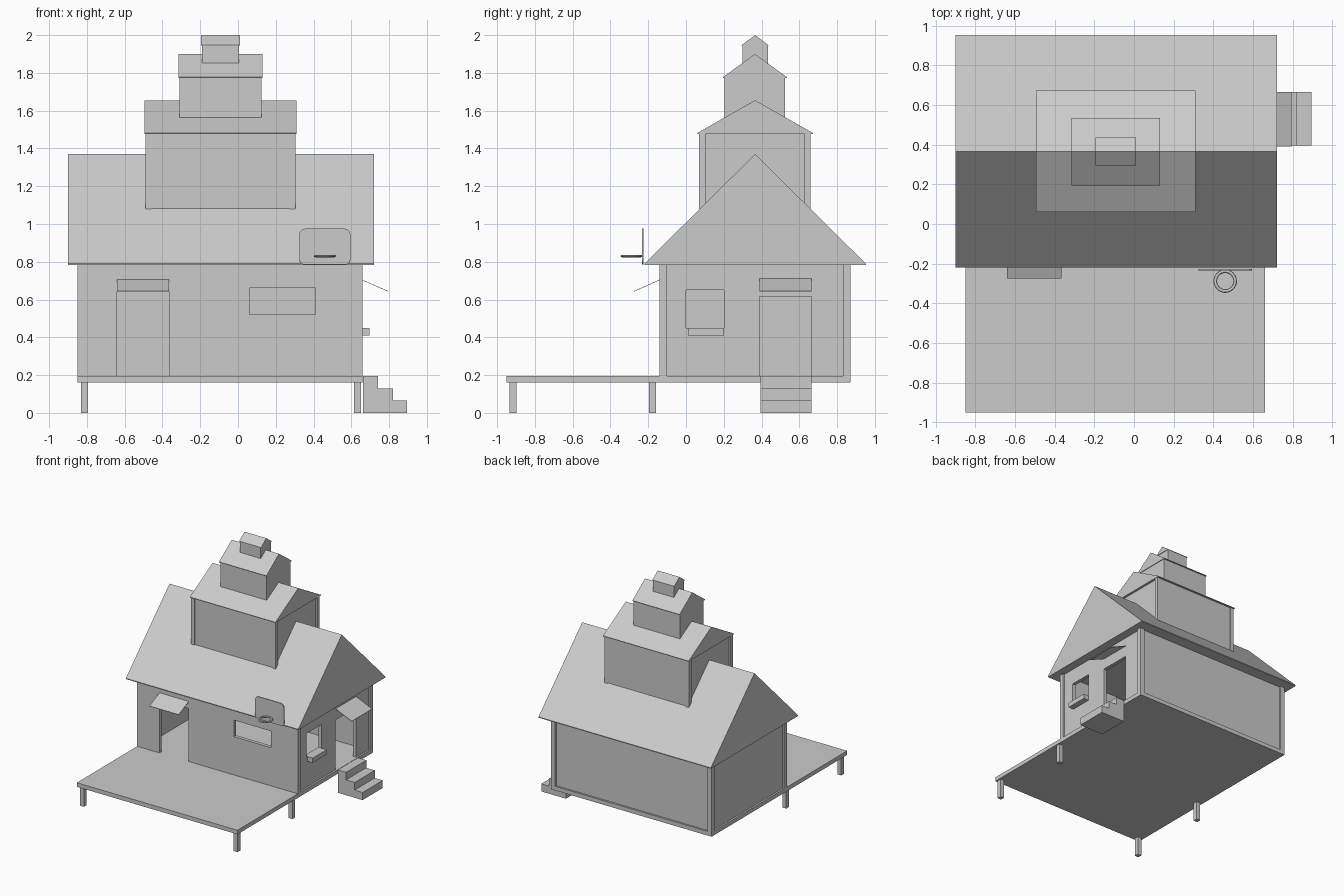
import bpy
import math

cube = bpy.data.objects.get("Cube")
if cube:
    bpy.data.objects.remove(cube, do_unlink=True)

grey = bpy.data.materials.new("plain_grey")
grey.use_nodes = True
COLOUR = (0.6, 0.6, 0.6, 1)
grey.diffuse_color = COLOUR
grey.node_tree.nodes["Principled BSDF"].inputs["Base Color"].default_value = COLOUR


def mesh_object(name, verts, faces):
    mesh = bpy.data.meshes.new(name)
    mesh.from_pydata(verts, [], faces)
    mesh.materials.append(grey)
    obj = bpy.data.objects.new(name, mesh)
    bpy.context.collection.objects.link(obj)
    return obj


def extrude(name, profile, axis, lo, hi):
    """Sweep a closed 2D profile along one axis; it lies in the other two, in order."""
    def place(p, d):
        v = list(p)
        v.insert("xyz".index(axis), d)
        return v
    n = len(profile)
    verts = [place(p, d) for d in (lo, hi) for p in profile]
    faces = [list(range(n))[::-1], list(range(n, 2 * n))]
    faces += [(i, (i + 1) % n, n + (i + 1) % n, n + i) for i in range(n)]
    obj = mesh_object(name, verts, faces)
    # Make the normals point outwards
    import bmesh
    bm = bmesh.new()
    bm.from_mesh(obj.data)
    bmesh.ops.recalc_face_normals(bm, faces=bm.faces)
    bm.to_mesh(obj.data)
    bm.free()
    return obj


def box(name, x, y, z):
    return extrude(name, [(x[0], y[0]), (x[1], y[0]), (x[1], y[1]), (x[0], y[1])], "z", *z)


def cut(wall, x, y, z):
    """Cut a box-shaped opening through a wall."""
    cutter = box("cutter", x, y, z)
    cutter.hide_render = True
    mod = wall.modifiers.new("opening", "BOOLEAN")
    mod.operation = "DIFFERENCE"
    mod.solver = "EXACT"
    mod.object = cutter
    bpy.context.view_layer.objects.active = wall
    bpy.ops.object.modifier_apply(modifier=mod.name)
    bpy.data.objects.remove(cutter, do_unlink=True)


def corner_posts(name, x, y, z, w):
    for side, px in (("right", x[0]), ("left", x[1] - w)):
        for end, py in (("front", y[0]), ("back", y[1] - w)):
            box(f"{name}_{end}_{side}", (px, px + w), (py, py + w), z)


def gable_roof(name, x, y, eave, ridge, lip):
    mid = sum(y) / 2
    extrude(name, [(y[0], eave - lip), (y[1], eave - lip), (y[1], eave),
                   (mid, ridge), (y[0], eave)], "x", *x)


# Deck slab and its legs
X = (-0.85, 0.66)
Y = (-0.14, 0.87)
Z = (0.195, 0.785)
box("deck", X, (-0.95, 0.87), (0.16, 0.195))
corner_posts("deck_leg", (-0.83, 0.65), (-0.935, -0.16), (0, 0.16), 0.037)

# House walls, set back between corner posts
T = 0.03
front = box("front_wall", X, (Y[0], Y[0] + T), Z)
cut(front, (-0.64, -0.365), (-0.3, 0), (0.19, 0.645))
cut(front, (0.06, 0.41), (-0.3, 0), (0.52, 0.66))
side = box("left_wall", (X[1] - 0.045, X[1] - 0.015), (Y[0] + T, Y[1] - 0.03), Z)
cut(side, (0.5, 0.8), (0.0, 0.2), (0.45, 0.65))
cut(side, (0.5, 0.8), (0.39, 0.665), (0.19, 0.615))
box("right_wall", (X[0] + 0.015, X[0] + 0.045), (Y[0] + T, Y[1] - 0.03), Z)
box("back_wall", (X[0] + 0.02, X[1] - 0.02), (Y[1] - 0.045, Y[1] - 0.015), Z)
corner_posts("corner_post", X, Y, Z, 0.04)
box("window_sill", (0.62, 0.695), (0.01, 0.2), (0.41, 0.45))

# Main roof
gable_roof("main_roof", (-0.9, 0.72), (-0.22, 0.952), 0.79, 1.37, 0.007)

# Stacked upper storeys
box("second_storey", (-0.475, 0.29), (0.075, 0.655), (1.08, 1.48))
corner_posts("second_storey_post", (-0.49, 0.305), (0.07, 0.66), (1.08, 1.48), 0.032)
gable_roof("second_roof", (-0.495, 0.31), (0.06, 0.672), 1.482, 1.655, 0.005)
box("third_storey", (-0.31, 0.125), (0.205, 0.525), (1.565, 1.775))
gable_roof("third_roof", (-0.315, 0.13), (0.195, 0.535), 1.777, 1.9, 0.005)
box("fourth_storey", (-0.19, 0.005), (0.298, 0.434), (1.85, 1.945))
gable_roof("top_roof", (-0.195, 0.01), (0.295, 0.437), 1.947, 2.0, 0.003)

# Sloping awnings over both doors
H = 0.003
extrude("front_awning", [(-0.135, 0.705), (-0.275, 0.642), (-0.275, 0.642 + H),
                         (-0.135, 0.705 + H)], "x", -0.64, -0.365)
extrude("side_awning", [(0.645, 0.708), (0.795, 0.642), (0.795, 0.642 + H),
                        (0.645, 0.708 + H)], "y", 0.39, 0.665)

# Side steps
extrude("side_steps", [(0.663, 0), (0.895, 0), (0.895, 0.065), (0.82, 0.065),
                       (0.82, 0.13), (0.74, 0.13), (0.74, 0.195), (0.663, 0.195)],
        "y", 0.395, 0.665)

# Rounded backboard and hoop above the eaves
R = 0.03
outline = []
for k, (cx, cz) in enumerate([(0.565, 0.945), (0.355, 0.945), (0.355, 0.815), (0.565, 0.815)]):
    for s in range(6):
        a = math.radians(90 * k + 18 * s)
        outline.append((cx + R * math.cos(a), cz + R * math.sin(a)))
extrude("backboard", outline, "y", -0.234, -0.226)
bpy.ops.mesh.primitive_torus_add(location=(0.46, -0.288, 0.83), major_radius=0.05,
                                 minor_radius=0.009, major_segments=32, minor_segments=8)
hoop = bpy.context.object
hoop.name = "hoop"
hoop.scale.z = 0.7
hoop.data.materials.append(grey)
bpy.ops.object.shade_smooth_by_angle()
